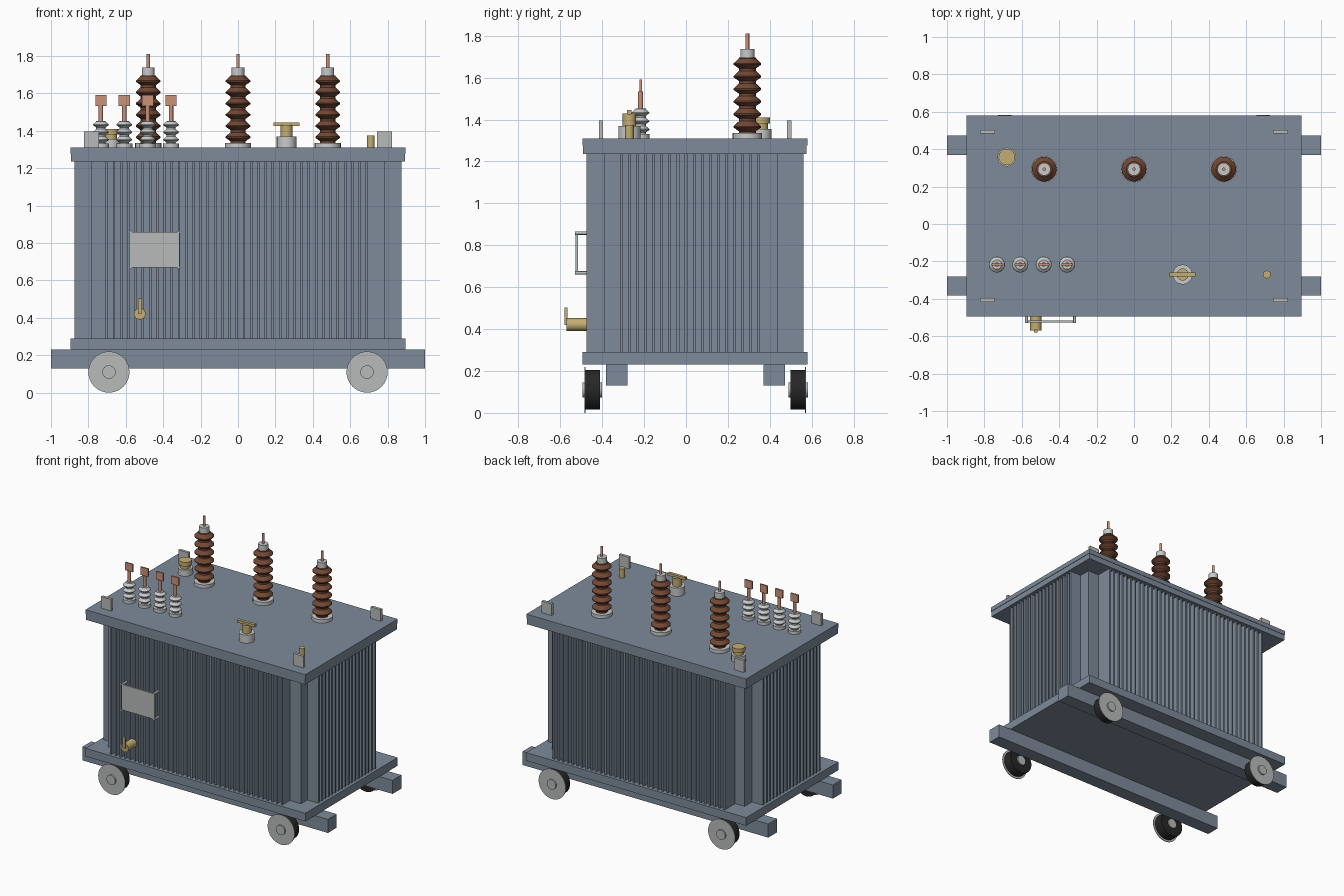
import bpy, bmesh, math
from mathutils import Matrix, Vector

if "Cube" in bpy.data.objects:
    bpy.data.objects.remove(bpy.data.objects["Cube"])


def make_material(name, rgb):
    m = bpy.data.materials.new(name)
    m.use_nodes = True
    m.diffuse_color = (*rgb, 1)
    node = next(n for n in m.node_tree.nodes if n.type == 'BSDF_PRINCIPLED')
    node.inputs["Base Color"].default_value = (*rgb, 1)
    return m


SLATE = make_material("slate_paint", (.21, .26, .325))
BROWN = make_material("brown_porcelain", (.17, .065, .035))
PALE = make_material("pale_porcelain", (.58, .60, .60))
METAL = make_material("grey_metal", (.48, .50, .49))
COPPER = make_material("copper", (.60, .29, .19))
BRASS = make_material("brass", (.55, .42, .17))
RUBBER = make_material("black_rubber", (.02, .02, .02))


def finish(name, bm, mat, smooth=False):
    bmesh.ops.recalc_face_normals(bm, faces=bm.faces)
    mesh = bpy.data.meshes.new(name)
    bm.to_mesh(mesh)
    bm.free()
    mesh.materials.append(mat)
    ob = bpy.data.objects.new(name, mesh)
    bpy.context.collection.objects.link(ob)
    if smooth:
        bpy.ops.object.select_all(action='DESELECT')
        ob.select_set(True)
        bpy.context.view_layer.objects.active = ob
        bpy.ops.object.shade_smooth_by_angle(angle=math.radians(35))
    return ob


def add_box(bm, x0, x1, y0, y1, z0, z1):
    size = Matrix.Diagonal((x1 - x0, y1 - y0, z1 - z0, 1))
    centre = Matrix.Translation(((x0 + x1) / 2, (y0 + y1) / 2, (z0 + z1) / 2))
    bmesh.ops.create_cube(bm, size=1, matrix=centre @ size)


def box(name, mat, *bounds):
    bm = bmesh.new()
    add_box(bm, *bounds)
    return finish(name, bm, mat)


def lathe(name, mat, profile, place, axis='Z', sides=24):
    """Spin (radius, height) points about an axis through place."""
    bm = bmesh.new()
    rings = []
    for r, h in profile:
        rings.append([bm.verts.new((r * math.cos(a), r * math.sin(a), h))
                      for a in (math.tau * i / sides for i in range(sides))])
    for low, high in zip(rings, rings[1:]):
        for i in range(sides):
            j = (i + 1) % sides
            bm.faces.new((low[i], low[j], high[j], high[i]))
    bm.faces.new(rings[0][::-1])
    bm.faces.new(rings[-1])
    turn = {'Z': 0, 'FRONT': math.pi / 2, 'BACK': -math.pi / 2}[axis]
    bm.transform(Matrix.Translation(Vector(place)) @ Matrix.Rotation(turn, 4, 'X'))
    return finish(name, bm, mat, True)


def rod(name, mat, r, length, place, axis='Z', sides=24):
    return lathe(name, mat, [(r, 0), (r, length)], place, axis, sides)


def shed_profile(count, core, outer, height):
    """Stacked sharp-edged skirts."""
    step = height / count
    points = []
    for i in range(count):
        z = i * step
        points += [(core, z), (core, z + step * .15), (outer, z + step * .45),
                   (outer, z + step * .55), (core, z + step * .95)]
    return points + [(core, height)]


# Tank, base and lid
FRONT, BACK = -.495, .579
FLOOR, ROOF, LID = .29, 1.235, 1.31
box("tank", SLATE, -.785, .785, -.39, .44, FLOOR, ROOF)
box("base_plate", SLATE, -.895, .895, FRONT, BACK, .23, FLOOR)
box("lid_flange", SLATE, -.892, .892, FRONT + .003, BACK - .003, ROOF, 1.277)
box("lid", SLATE, -.895, .895, FRONT, BACK, 1.277, LID)
for name, y in (("front_skid", -.382), ("back_skid", .37)):
    box(name, SLATE, -1, 1, y, y + .102, .13, .23)

# Cooling fins on all four walls
PITCH, THICK = .0386, .013
for name, y0, y1 in (("front_fins", -.476, -.385), ("back_fins", .435, .56)):
    bm = bmesh.new()
    for i in range(37):
        x = -.708 + i * PITCH
        add_box(bm, x, x + THICK, y0, y1, FLOOR, ROOF)
    finish(name, bm, SLATE)
for name, x0, x1 in (("left_fins", .78, .875), ("right_fins", -.875, -.78)):
    bm = bmesh.new()
    for i in range(18):
        y = -.315 + i * PITCH
        add_box(bm, x0, x1, y, y + THICK, FLOOR, ROOF)
    finish(name, bm, SLATE)

# Wheels with outer discs and hubs
R = .11
for end, y, axis in (("front", -.41, 'FRONT'), ("back", .498, 'BACK')):
    out = -1 if axis == 'FRONT' else 1
    for side, x in (("left", .69), ("right", -.69)):
        tag = end + "_" + side
        rod(tag + "_tyre", RUBBER, .095, .07, (x, y, R), axis, 32)
        rod(tag + "_wheel_disc", METAL, R, .005, (x, y + out * .069, R), axis, 32)
        rod(tag + "_hub", METAL, .036, .092, (x, y - out * .008, R), axis)

# High voltage bushings
for i, x in enumerate((-.48, 0, .48)):
    tag = "high_bushing_%d" % (i + 1)
    rod(tag + "_flange", PALE, .07, .025, (x, .293, LID))
    lathe(tag + "_sheds", BROWN, shed_profile(6, .041, .066, .36), (x, .293, 1.335))
    rod(tag + "_cap", PALE, .034, .042, (x, .293, 1.695))
    rod(tag + "_terminal", COPPER, .009, .075, (x, .293, 1.735), sides=12)

# Low voltage bushings with flag terminals
for i in range(4):
    x, y = -.733 + i * .125, -.217
    tag = "low_bushing_%d" % (i + 1)
    rod(tag + "_flange", PALE, .043, .022, (x, y, LID))
    lathe(tag + "_sheds", PALE, shed_profile(3, .025, .042, .12), (x, y, 1.332))
    rod(tag + "_stem", COPPER, .012, .085, (x, y, 1.45), sides=12)
    box(tag + "_flag", COPPER, x - .03, x + .03, y - .006, y + .006, 1.532, 1.59)

# Relief valve with cross handle
rod("relief_valve_base", PALE, .053, .06, (.26, -.27, LID))
rod("relief_valve_stem", BRASS, .032, .06, (.26, -.27, 1.37))
box("relief_valve_handle", BRASS, .19, .33, -.281, -.259, 1.425, 1.445)

# Oil filler and small vent
filler = (-.68, .358)
rod("filler_neck", PALE, .05, .045, (*filler, LID))
lathe("filler_cap", BRASS, [(.034, 0), (.034, .025), (.044, .025), (.044, .055)],
      (*filler, 1.355))
rod("vent_plug", BRASS, .021, .065, (.71, -.27, LID), sides=12)

# Lifting lugs
for x in (-.783, .783):
    for y in (-.406, .493):
        box("lifting_lug", METAL, x - .04, x + .04, y - .01, y + .01, LID, 1.396)

# Rating plate on four stand-offs
box("rating_plate", METAL, -.58, -.312, -.527, -.515, .67, .858)
for x in (-.575, -.317):
    for z in (.668, .858):
        rod("plate_standoff", METAL, .008, .055, (x, -.474, z), 'FRONT', 12)

# Drain valve
rod("drain_valve", BRASS, .031, .096, (-.525, -.474, .421), 'FRONT')
box("drain_lever", BRASS, -.535, -.515, -.579, -.565, .42, .503)
